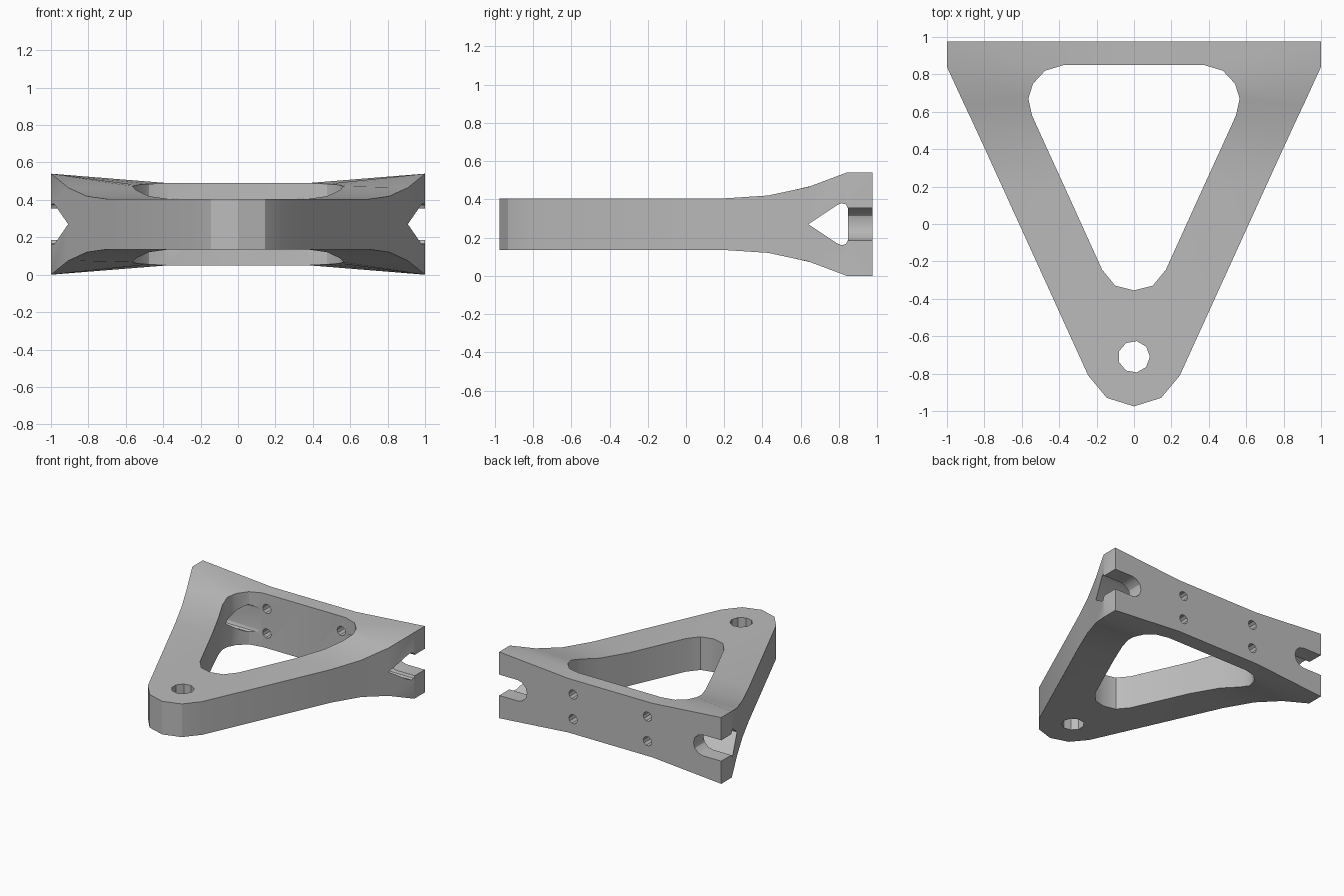
import bpy
import bmesh
from math import cos, sin, pi, radians

if "Cube" in bpy.data.objects:
    bpy.data.objects.remove(bpy.data.objects["Cube"])

MID = 0.27  # height of the horizontal symmetry plane

grey = bpy.data.materials.new("light grey")
grey.use_nodes = True
grey.diffuse_color = (0.5, 0.5, 0.5, 1)
grey.node_tree.nodes["Principled BSDF"].inputs["Base Color"].default_value = (0.5, 0.5, 0.5, 1)


def finish(name, bm):
    bmesh.ops.recalc_face_normals(bm, faces=bm.faces)
    mesh = bpy.data.meshes.new(name)
    bm.to_mesh(mesh)
    bm.free()
    mesh.materials.append(grey)
    ob = bpy.data.objects.new(name, mesh)
    bpy.context.collection.objects.link(ob)
    return ob


def prism(name, profile, place, start, end):
    """Extrude a 2D profile; place(u, v, t) maps it into space."""
    bm = bmesh.new()
    ends = [[bm.verts.new(place(u, v, t)) for u, v in profile] for t in (start, end)]
    n = len(profile)
    for ring in ends:
        bm.faces.new(ring)
    for i in range(n):
        j = (i + 1) % n
        bm.faces.new((ends[0][i], ends[0][j], ends[1][j], ends[1][i]))
    return finish(name, bm)


def circle(cx, cy, r, n):
    return [(cx + r * cos(2 * pi * i / n), cy + r * sin(2 * pi * i / n)) for i in range(n)]


def along_x(u, v, t):
    return (t, u, v)


def along_y(u, v, t):
    return (u, t, v)


def along_z(u, v, t):
    return (u, v, t)


# Right half of the frame, nose to back: (x, y, half thickness), outer then inner
half = [
    ((0, -.975, .135), (0, -.355, .135)),
    ((.145, -.93, .135), (.1, -.33, .135)),
    ((.245, -.81, .135), (.17, -.245, .135)),
    ((.705, .2, .135), (.372, .2, .135)),
    ((.81, .43, .15), (.477, .43, .15)),
    ((.87, .56, .178), (.545, .58, .182)),
    ((.908, .64, .195), (.565, .67, .203)),
    ((1, .84, .27), (.54, .75, .21)),
    ((1, .975, .27), (.475, .82, .215)),
    ((.38, .975, .22), (.375, .85, .22)),
    ((0, .975, .22), (0, .85, .22)),
]
mirrored = [tuple((-x, y, h) for x, y, h in pair) for pair in half[-2:0:-1]]

# Triangular frame: each station has four corners, joined to the next station
bm = bmesh.new()
stations = []
for outer, inner in half + mirrored:
    corners = [(outer, 1), (inner, 1), (inner, -1), (outer, -1)]
    stations.append([bm.verts.new((p[0], p[1], MID + s * p[2])) for p, s in corners])
for a, b in zip(stations, stations[1:] + stations[:1]):
    for k in range(4):
        m = (k + 1) % 4
        bm.faces.new((a[k], a[m], b[m], b[k]))
frame = finish("triangular_frame", bm)

# Pivot hole in the nose
cutters = [prism("pivot_hole_cutter", circle(0, -.71, .085, 9), along_z, -.1, .7)]

# Rounded triangular window across both arms
upper = [(.64, 0), (.79, .1), (.815, .11), (.837, .103), (.846, .085)]
window = [(y, MID + z) for y, z in upper] + [(y, MID - z) for y, z in upper[:0:-1]]
cutters.append(prism("arm_window_cutter", window, along_x, -1.2, 1.2))

# Round-ended slots at the back corners, and bolt holes in the back bar
for s in (-1, 1):
    arc = [(s * (.835 - .085 * cos(a)), MID + .085 * sin(a))
           for a in (radians(d) for d in range(-90, 91, 30))]
    slot = [(s * 1.2, MID - .085)] + arc + [(s * 1.2, MID + .085)]
    cutters.append(prism("corner_slot_cutter", slot, along_y, .8, 1.1))
    for t in (-1, 1):
        cutters.append(prism("bolt_hole_cutter", circle(s * .335, MID + t * .1, .038, 10),
                             along_y, .7, 1.1))

# Cut everything out, then drop the cutters
bpy.context.view_layer.objects.active = frame
for cutter in cutters:
    cutter.hide_render = True
    mod = frame.modifiers.new("cut", "BOOLEAN")
    mod.operation = "DIFFERENCE"
    mod.solver = "EXACT"
    mod.object = cutter
    bpy.ops.object.modifier_apply(modifier=mod.name)
    bpy.data.objects.remove(cutter)

bpy.ops.object.select_all(action="DESELECT")
frame.select_set(True)
bpy.ops.object.shade_smooth_by_angle(angle=radians(30))
